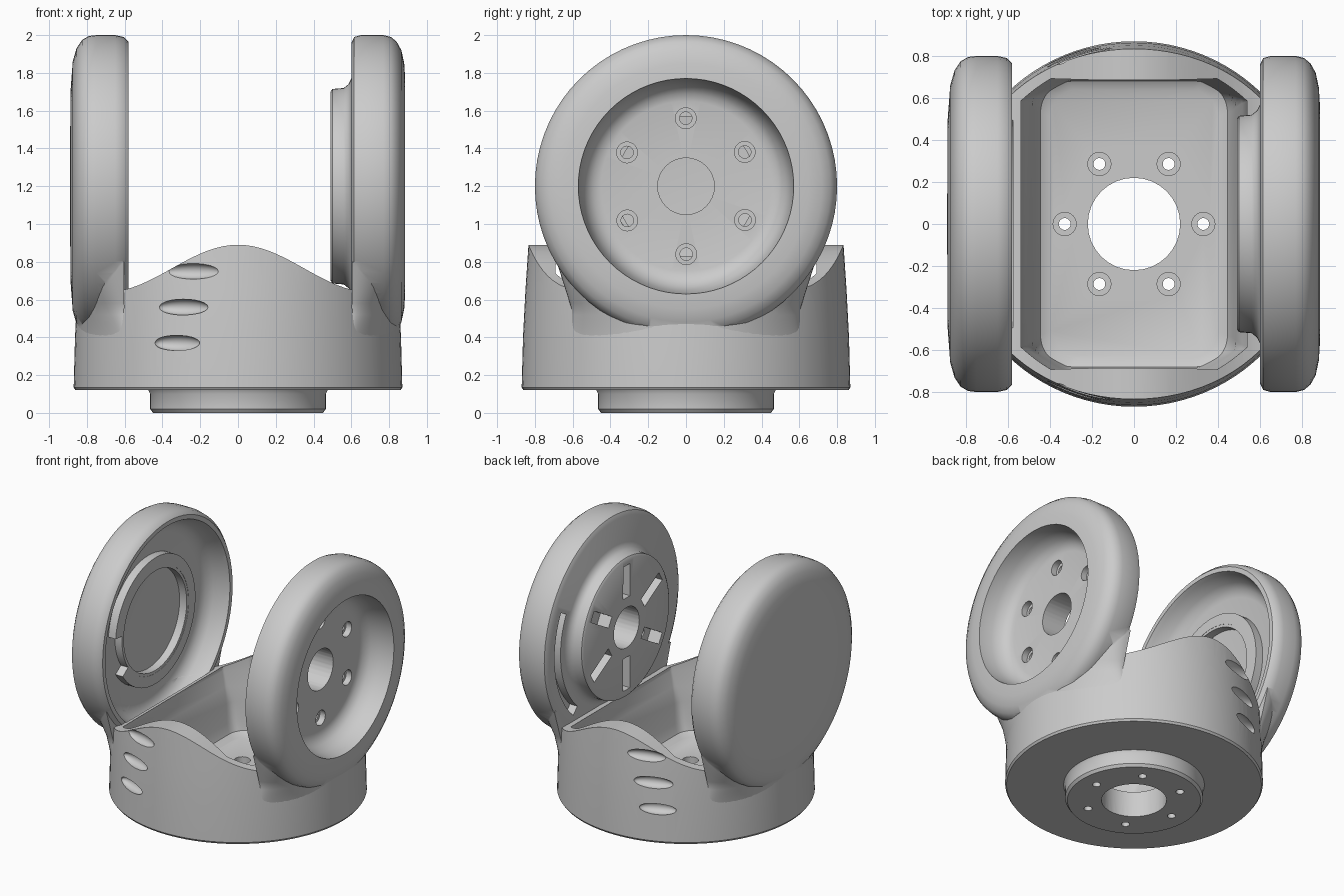
import bpy, bmesh
from math import pi, cos, sin, sqrt, atan2, hypot, radians
from mathutils import Matrix

if "Cube" in bpy.data.objects:
    bpy.data.objects.remove(bpy.data.objects["Cube"])

grey = bpy.data.materials.new("light_grey")
grey.use_nodes = True
grey.diffuse_color = (0.6, 0.6, 0.6, 1)
for node in grey.node_tree.nodes:
    if node.type == 'BSDF_PRINCIPLED':
        node.inputs["Base Color"].default_value = (0.6, 0.6, 0.6, 1)


def finish(name, bm):
    bmesh.ops.remove_doubles(bm, verts=bm.verts[:], dist=1e-5)
    bmesh.ops.dissolve_degenerate(bm, dist=1e-6, edges=bm.edges[:])
    bmesh.ops.recalc_face_normals(bm, faces=bm.faces[:])
    mesh = bpy.data.meshes.new(name)
    bm.to_mesh(mesh)
    bm.free()
    mesh.materials.append(grey)
    ob = bpy.data.objects.new(name, mesh)
    bpy.context.collection.objects.link(ob)
    return ob


def loft(name, sections, closed=False):
    """Skin equal-length closed sections; cap the ends unless closed."""
    bm = bmesh.new()
    rows = [[bm.verts.new(p) for p in s] for s in sections]
    n = len(rows[0])
    for i in range(len(rows) if closed else len(rows) - 1):
        a, b = rows[i], rows[(i + 1) % len(rows)]
        for j in range(n):
            k = (j + 1) % n
            bm.faces.new((a[j], a[k], b[k], b[j]))
    if not closed:
        bm.faces.new(rows[0])
        bm.faces.new(rows[-1])
    return finish(name, bm)


def lathe(name, profile, axis='Z', a0=0, a1=360, steps=72):
    """Turn a closed (radius, height) profile; on axis X heights lie about z = 1.2."""
    full = a1 - a0 == 360
    sections = []
    for i in range(steps if full else steps + 1):
        a = radians(a0 + (a1 - a0) * i / steps)
        if axis == 'Z':
            sections.append([(r * cos(a), r * sin(a), h) for r, h in profile])
        else:
            sections.append([(h, r * cos(a), 1.2 + r * sin(a)) for r, h in profile])
    return loft(name, sections, full)


def rod(radius, lo, hi, axis='Z', at=(0, 0)):
    """Cylinder cutter between two heights."""
    ob = lathe("cutter", [(0, lo), (radius, lo), (radius, hi), (0, hi)], axis, steps=32)
    shift = (at[0], at[1], 0) if axis == 'Z' else (0, at[0], at[1])
    ob.data.transform(Matrix.Translation(shift))
    return ob


def combine(ob, other, operation='DIFFERENCE'):
    other.hide_render = True
    mod = ob.modifiers.new("combine", 'BOOLEAN')
    mod.operation = operation
    mod.solver = 'EXACT'
    mod.object = other
    bpy.context.view_layer.objects.active = ob
    bpy.ops.object.modifier_apply(modifier=mod.name)
    bpy.data.objects.remove(other)


def rounded_rect(hx, hy, rad, limit, z):
    """Rounded rectangle kept inside a circle of the limit radius."""
    pts = []
    for q, (sx, sy) in enumerate([(1, 1), (-1, 1), (-1, -1), (1, -1)]):
        for i in range(13):
            a = (q + i / 12) * pi / 2
            x, y = sx * (hx - rad) + rad * cos(a), sy * (hy - rad) + rad * sin(a)
            f = min(1, limit / hypot(x, y))
            pts.append((x * f, y * f, z))
    return pts


def neck(side):
    """Blend from the round base outline up into the outline of a side disc."""
    sections = []
    for i in range(17):
        t = i / 16
        z = 0.3 + 0.5 * t
        s = t * t * (3 - 2 * t)
        width = 0.605 + 0.08 * max(0, (z - 0.55) / 0.25)
        row = []
        for k in range(41):
            u = sin((k / 20 - 1) * pi / 2)
            arc = sqrt(0.852 ** 2 - (0.605 * u) ** 2)
            box = 0.604 + 0.268 * max(0, 1 - abs(u) ** 3.4) ** 0.5
            row.append((side * (arc + (box - arc) * s), u * width, z))
        sections.append(row)
    return loft("neck", sections)


def dish():
    """Outer recess of the left disc."""
    return lathe("cutter", [(0, 0.68), (0.45, 0.68), (0.49, 0.69), (0.53, 0.725), (0.555, 0.79),
                            (0.57, 0.88), (0.575, 0.95), (0, 0.95)], 'X')


def hollow():
    """Inner recess of the right disc."""
    return lathe("cutter", [(0, -0.74), (0.6, -0.74), (0.65, -0.725), (0.69, -0.685),
                            (0.72, -0.61), (0.735, -0.575), (0, -0.575)], 'X')


# Round base with its mounting boss
base = lathe("base_shell", [
    (0, 0), (0.45, 0), (0.465, 0.02), (0.465, 0.1), (0.475, 0.12), (0.86, 0.12),
    (0.87, 0.135), (0.863, 0.4), (0.85, 0.65), (0.83, 0.95), (0, 0.95)], steps=96)

# Pocket inside the base
combine(base, loft("cutter", [rounded_rect(*s) for s in (
    (0.40, 0.64, 0.13, 0.73, 0.19), (0.445, 0.68, 0.15, 0.75, 0.215),
    (0.47, 0.7, 0.16, 0.76, 0.28), (0.485, 0.715, 0.16, 0.77, 0.42),
    (0.515, 0.735, 0.16, 0.78, 0.53), (0.568, 0.765, 0.15, 0.795, 0.64),
    (0.6, 0.8, 0.12, 0.8, 0.85), (0.62, 0.81, 0.12, 0.8, 1))]))

# Bell-shaped rim, high at front and back
rim = []
for i in range(49):
    x = -0.96 + i * 0.04
    bell = 0.5 + 0.5 * cos(pi * min(1, abs(x) / 0.7))
    rim.append((x, 0.64 + 0.25 * bell))
rim += [(0.96, 1.3), (-0.96, 1.3)]
combine(base, loft("cutter", [[(x, y, z) for x, z in rim] for y in (-1, 1)]))

# Centre hole and counterbored screw holes in the base floor
combine(base, rod(0.22, -0.1, 0.4))
for i in range(6):
    at = (0.33 * cos(i * pi / 3), 0.33 * sin(i * pi / 3))
    combine(base, rod(0.055, 0.14, 0.35, at=at))
    combine(base, rod(0.028, -0.1, 0.3, at=at))

# Three lens-shaped grooves on the front and back
for side in (-1, 1):
    for x, z, length in ((-0.24, 0.75, 0.15), (-0.29, 0.56, 0.14), (-0.32, 0.37, 0.13)):
        bm = bmesh.new()
        bmesh.ops.create_uvsphere(bm, u_segments=24, v_segments=12, radius=1)
        y = side * sqrt(0.85 ** 2 - x * x)
        place = Matrix.Translation((x, y, z)) @ Matrix.Rotation(atan2(y, x) + pi / 2, 4, 'Z')
        bm.transform(place @ Matrix.Diagonal((length, 0.045, 0.042, 1)))
        combine(base, finish("cutter", bm))

# Keep the base clear of both disc recesses
combine(base, dish())
combine(base, hollow())

# Left disc: inner hub, rounded rim, neck and outer dish
left = lathe("left_disc", [
    (0, 0.49), (0.5, 0.49), (0.515, 0.5), (0.52, 0.56), (0.54, 0.585), (0.57, 0.6),
    (0.76, 0.6), (0.79, 0.615), (0.8, 0.65), (0.8, 0.77), (0.79, 0.81), (0.765, 0.84),
    (0.72, 0.865), (0.65, 0.88), (0.57, 0.885), (0, 0.885)], 'X')
combine(left, neck(1), 'UNION')
combine(left, dish())
combine(left, rod(0.15, 0.4, 0.9, 'X'))
for i in range(6):
    a = pi / 2 + i * pi / 3 + 0.004
    at = (0.36 * cos(a), 0.36 * sin(a))
    # Radial slot with a counterbored screw hole
    bm = bmesh.new()
    bmesh.ops.create_cube(bm, size=1)
    bm.transform(Matrix.Translation((0.52, at[0] * 0.95, 1.2 + at[1] * 0.95))
                 @ Matrix.Rotation(a, 4, 'X') @ Matrix.Diagonal((0.13, 0.24, 0.08, 1)))
    combine(left, finish("cutter", bm))
    combine(left, rod(0.055, 0.635, 0.78, 'X', at))
    combine(left, rod(0.033, 0.45, 0.75, 'X', at))
# Curved stop groove on the inner face
combine(left, lathe("cutter", [(0.62, 0.5), (0.69, 0.5), (0.69, 0.66), (0.62, 0.66)],
                    'X', -47, 27, 20))

# Right disc: slightly domed outside, neck, hollow inside
right = lathe("right_disc", [
    (0, -0.89), (0.5, -0.887), (0.66, -0.875), (0.73, -0.855), (0.775, -0.825), (0.795, -0.79),
    (0.8, -0.75), (0.8, -0.65), (0.79, -0.605), (0.765, -0.58), (0, -0.58)], 'X')
combine(right, neck(-1), 'UNION')
combine(right, hollow())

# Open ring and thin collar inside the hollow
ring = lathe("bearing_ring", [(0.39, -0.75), (0.47, -0.75), (0.47, -0.68), (0.39, -0.68)],
             'X', -145, 175, 64)
collar = lathe("bearing_collar", [(0.37, -0.75), (0.392, -0.75), (0.392, -0.682), (0.37, -0.682)], 'X')

# Smooth shading with sharp edges kept
bpy.ops.object.select_all(action='DESELECT')
for ob in (base, left, right, ring, collar):
    ob.select_set(True)
bpy.context.view_layer.objects.active = base
bpy.ops.object.shade_smooth_by_angle(angle=radians(35))
